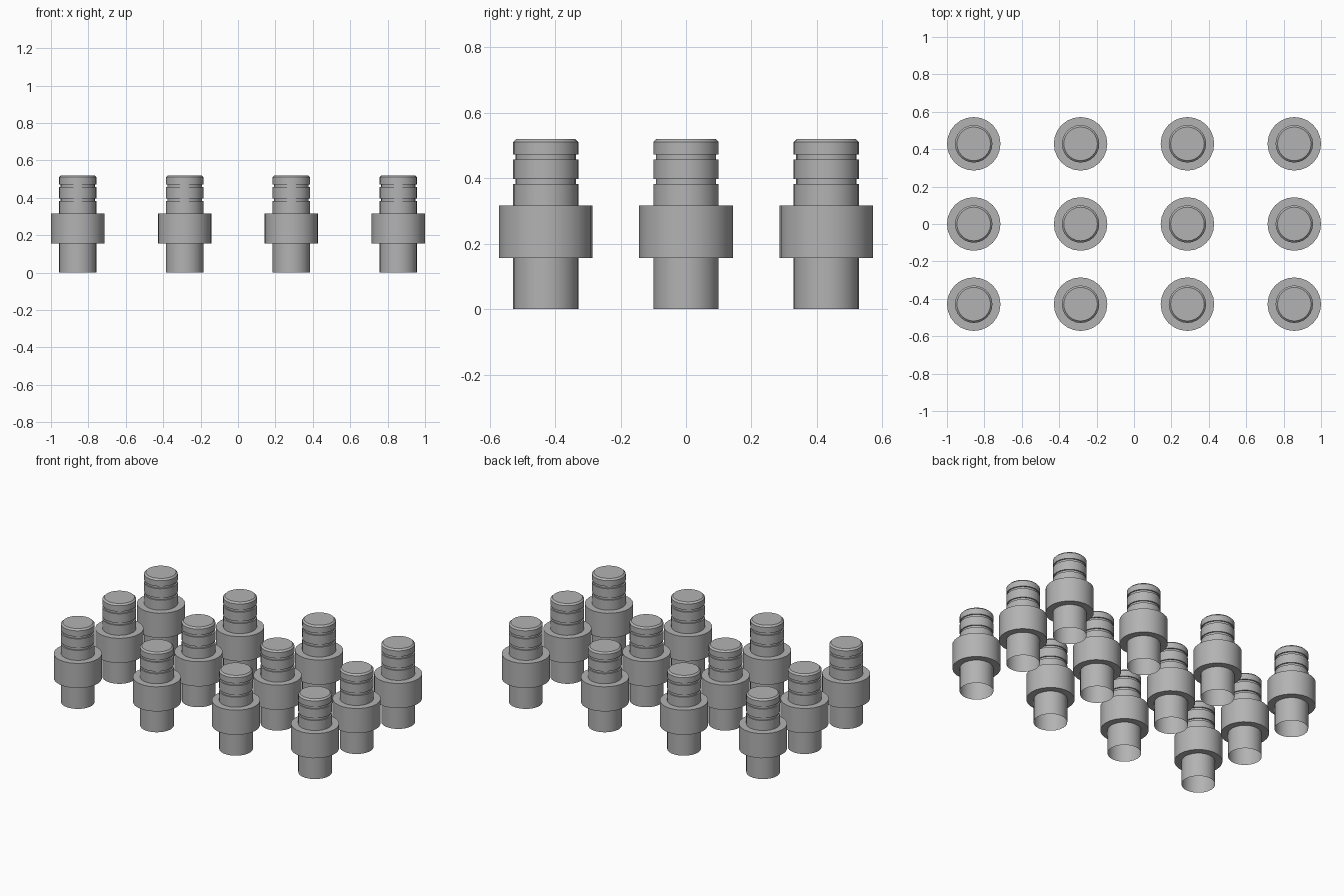
import bpy, bmesh, math

if "Cube" in bpy.data.objects:
    bpy.data.objects.remove(bpy.data.objects["Cube"])

SIDES = 24
COLUMNS, ROWS = 4, 3
STEP_X, STEP_Y = 0.5713, 0.4287

grey = bpy.data.materials.new("mid grey")
grey.diffuse_color = (0.45, 0.45, 0.45, 1)
grey.use_nodes = True
grey.node_tree.nodes["Principled BSDF"].inputs["Base Color"].default_value = grey.diffuse_color

# Pin outline (radius, height): open foot, collar, two grooves, chamfered cap
R, COLLAR, GROOVE = 0.1, 0.143, 0.092
profile = [(R, 0), (R, 0.156), (COLLAR, 0.156), (COLLAR, 0.317), (R, 0.317),
           (R, 0.382), (GROOVE, 0.382), (GROOVE, 0.397), (R, 0.397),
           (R, 0.457), (GROOVE, 0.457), (GROOVE, 0.472), (R, 0.472),
           (R, 0.510), (0.090, 0.520)]


def make_pin_mesh():
    bm = bmesh.new()
    rings = []
    for r, z in profile:
        angles = [2 * math.pi * i / SIDES for i in range(SIDES)]
        rings.append([bm.verts.new((r * math.cos(a), r * math.sin(a), z)) for a in angles])
    for low, high in zip(rings, rings[1:]):
        for i in range(SIDES):
            j = (i + 1) % SIDES
            bm.faces.new((low[i], low[j], high[j], high[i]))
    bm.faces.new(rings[-1])  # cap
    mesh = bpy.data.meshes.new("pin")
    bm.to_mesh(mesh)
    bm.free()
    mesh.materials.append(grey)
    return mesh


# Grid of identical pins
pin_mesh = make_pin_mesh()
for row in range(ROWS):
    for col in range(COLUMNS):
        pin = bpy.data.objects.new(f"pin_{row + 1}_{col + 1}", pin_mesh)
        pin.location = ((col - (COLUMNS - 1) / 2) * STEP_X, (row - (ROWS - 1) / 2) * STEP_Y, 0)
        bpy.context.collection.objects.link(pin)

# Smooth walls with crisp rims (all pins share one mesh)
first = bpy.data.objects["pin_1_1"]
bpy.context.view_layer.objects.active = first
first.select_set(True)
bpy.ops.object.shade_smooth_by_angle(angle=math.radians(30))
